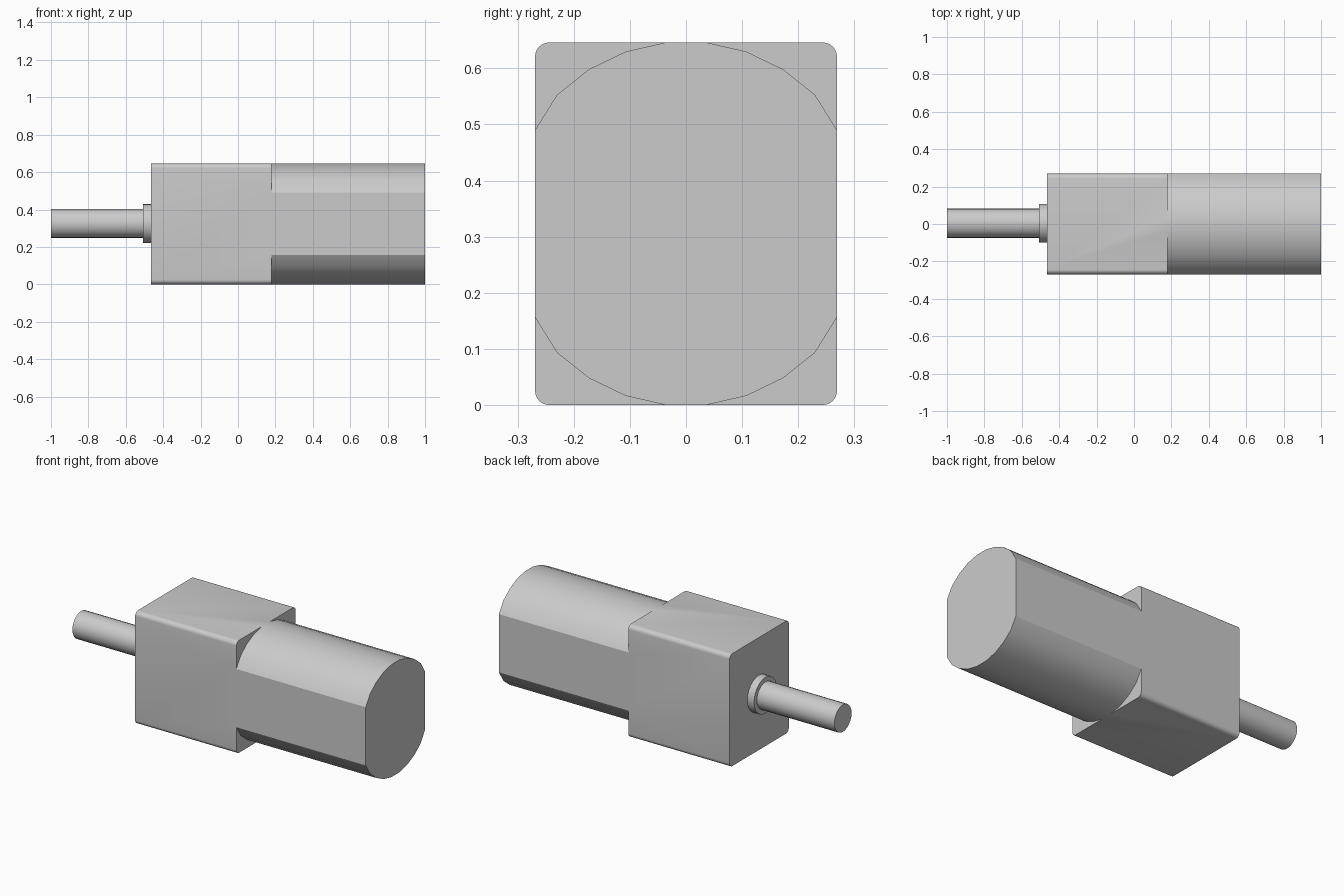
import bpy, bmesh
from math import sin, cos, pi, radians

if "Cube" in bpy.data.objects:
    bpy.data.objects.remove(bpy.data.objects["Cube"])

CZ = 0.323            # height of the main axis
W, H = 0.269, 0.323   # half width and half height of the housing
X0, X1, X2 = -0.465, 0.178, 1.0


def finish(bm, name):
    bmesh.ops.remove_doubles(bm, verts=bm.verts, dist=1e-5)
    bmesh.ops.dissolve_limit(bm, angle_limit=radians(0.5),
                             verts=bm.verts, edges=bm.edges)
    bmesh.ops.recalc_face_normals(bm, faces=bm.faces)
    me = bpy.data.meshes.new(name)
    bm.to_mesh(me)
    bm.free()
    ob = bpy.data.objects.new(name, me)
    bpy.context.collection.objects.link(ob)
    bpy.ops.object.select_all(action='DESELECT')
    ob.select_set(True)
    bpy.context.view_layer.objects.active = ob
    bpy.ops.object.shade_smooth_by_angle(angle=radians(30))
    return ob


# Quarter outlines (y, z from axis) sharing their first and last points
side = (W, 0.167)
step = 2 * pi / 28
R = H / cos(step / 2)
arc = [(R * sin(step * k), R * cos(step * k)) for k in (3.5, 2.5, 1.5)]
top = (R * sin(step / 2), H)
barrel_q = [side] + arc + [top]
r = 0.025
block_q = [side] + [(W - r + r * cos(a * pi / 12), H - r + r * sin(a * pi / 12))
                    for a in range(7)] + [top]


def outline(q):
    half = q + [(-y, z) for y, z in reversed(q)]
    return half + [(-y, -z) for y, z in half]


def prism(bm, pts, xa, xb, cap_x):
    a = [bm.verts.new((xa, y, z + CZ)) for y, z in pts]
    b = [bm.verts.new((xb, y, z + CZ)) for y, z in pts]
    for i in range(len(pts)):
        j = (i + 1) % len(pts)
        bm.faces.new((a[i], a[j], b[j], b[i]))
    bm.faces.new(a if cap_x == xa else b)


# Housing: square gearbox block and flat-sided motor barrel in one skin
bm = bmesh.new()
prism(bm, outline(block_q), X0, X1, X0)
prism(bm, outline(barrel_q), X1, X2, X2)
for sy in (1, -1):
    for sz in (1, -1):
        corner = block_q + barrel_q[-2:0:-1]
        bm.faces.new([bm.verts.new((X1, sy * y, sz * z + CZ)) for y, z in corner])
finish(bm, "motor_housing")


# Output shaft and its collar
def rod(name, xa, xb, radius):
    bm = bmesh.new()
    n = 24
    ends = [[bm.verts.new((x, 0.004 + radius * cos(2 * pi * i / n),
                           0.326 + radius * sin(2 * pi * i / n)))
             for i in range(n)] for x in (xa, xb)]
    for i in range(n):
        j = (i + 1) % n
        bm.faces.new((ends[0][i], ends[0][j], ends[1][j], ends[1][i]))
    for e in ends:
        bm.faces.new(e)
    finish(bm, name)


rod("output_shaft", -1.0, X0, 0.078)
rod("shaft_collar", -0.508, X0, 0.104)
